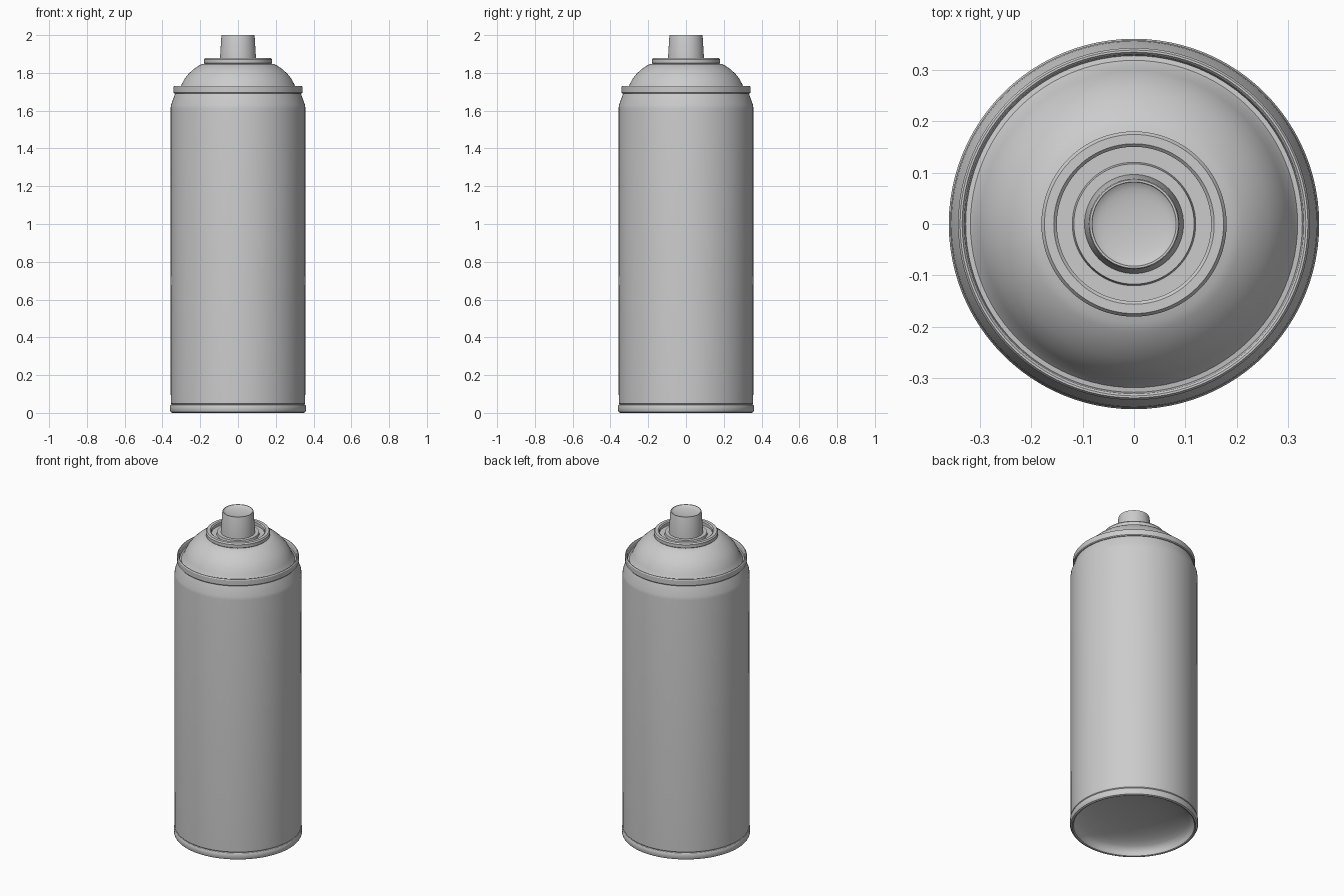
import bpy, bmesh, math

cube = bpy.data.objects.get("Cube")
if cube:
    bpy.data.objects.remove(cube, do_unlink=True)

# One plain grey for the whole can
grey = bpy.data.materials.new("plain_grey")
grey.use_nodes = True
colour = (0.6, 0.6, 0.6, 1)
grey.diffuse_color = colour
grey.node_tree.nodes["Principled BSDF"].inputs["Base Color"].default_value = colour


def lathe(name, profile, sides=96):
    """Spin an (r, z) profile, listed from the outside bottom up, about z."""
    bm = bmesh.new()
    verts = [bm.verts.new((r, 0, z)) for r, z in profile]
    edges = [bm.edges.new(pair) for pair in zip(verts, verts[1:])]
    bmesh.ops.spin(bm, geom=verts + edges, cent=(0, 0, 0), axis=(0, 0, 1),
                   angle=math.tau, steps=sides, use_duplicate=False)
    bmesh.ops.remove_doubles(bm, verts=bm.verts, dist=1e-5)
    bmesh.ops.recalc_face_normals(bm, faces=bm.faces)
    mesh = bpy.data.meshes.new(name)
    bm.to_mesh(mesh)
    bm.free()
    mesh.materials.append(grey)
    obj = bpy.data.objects.new(name, mesh)
    bpy.context.collection.objects.link(obj)
    bpy.ops.object.select_all(action='DESELECT')
    obj.select_set(True)
    bpy.context.view_layer.objects.active = obj
    bpy.ops.object.shade_smooth_by_angle(angle=math.radians(30))
    return obj


def bowl(radius, rim_z, centre_z, steps=8):
    """Profile points of a shallow rounded dish, from its rim to its centre."""
    return [(radius * math.cos(a), rim_z + (centre_z - rim_z) * math.sin(a))
            for a in (math.pi / 2 * i / steps for i in range(steps + 1))]


# Bottom rim with the pushed-in base
base = bowl(0.335, 0.02, 0.1)[::-1]
lathe("bottom_rim", base + [(0.34, 0.003), (0.347, 0), (0.356, 0.004), (0.36, 0.012),
                            (0.36, 0.036), (0.356, 0.043), (0.35, 0.046)])

# Cylinder wall and tapered shoulder
lathe("can_body", [(0.35, 0.043), (0.356, 0.05), (0.357, 1.61), (0.355, 1.63),
                   (0.335, 1.685), (0.33, 1.7)])

# Rolled seam round the shoulder
lathe("top_seam", [(0.325, 1.69), (0.338, 1.69), (0.342, 1.695), (0.342, 1.725),
                   (0.338, 1.731), (0.334, 1.731), (0.33, 1.726), (0.327, 1.7)])

# Domed top
lathe("dome", [(0.33, 1.7), (0.318, 1.702), (0.308, 1.716), (0.298, 1.74),
               (0.283, 1.768), (0.262, 1.795), (0.235, 1.82), (0.21, 1.837),
               (0.192, 1.846), (0.16, 1.852)])

# Valve cup: rolled lip, recess and raised inner ring
lathe("valve_cup", [(0.155, 1.846), (0.174, 1.847), (0.18, 1.853), (0.18, 1.872),
                    (0.174, 1.88), (0.156, 1.88), (0.15, 1.874), (0.15, 1.856),
                    (0.12, 1.856), (0.117, 1.87), (0.08, 1.87)])

# Spray button with a dished finger rest
lathe("spray_button", [(0, 1.862), (0.097, 1.862), (0.095, 1.885), (0.088, 1.994),
                       (0.086, 2.0)] + bowl(0.082, 2.0, 1.984))
